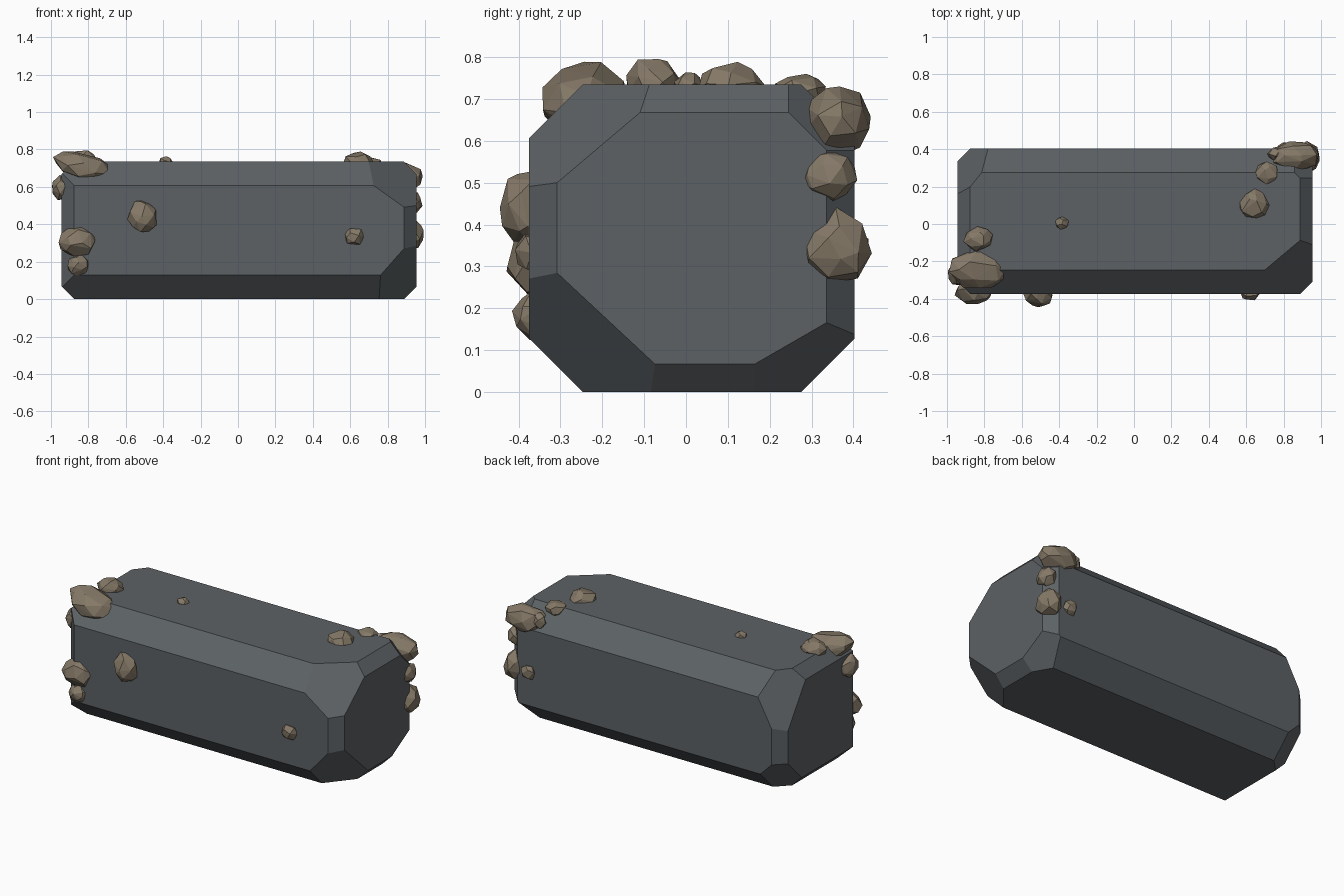
import bpy, bmesh, math, random
from mathutils import Vector

if "Cube" in bpy.data.objects:
    bpy.data.objects.remove(bpy.data.objects["Cube"])

random.seed(7)


def material(name, color):
    m = bpy.data.materials.new(name)
    m.diffuse_color = (*color, 1.0)
    m.use_nodes = True
    m.node_tree.nodes["Principled BSDF"].inputs["Base Color"].default_value = m.diffuse_color
    return m


SLATE = material("slate_grey", (0.108, 0.120, 0.129))
BROWN = material("dull_brown", (0.235, 0.191, 0.136))


def finish(bm, name, mat):
    bmesh.ops.recalc_face_normals(bm, faces=bm.faces)
    me = bpy.data.meshes.new(name)
    bm.to_mesh(me)
    bm.free()
    me.materials.append(mat)
    ob = bpy.data.objects.new(name, me)
    bpy.context.collection.objects.link(ob)
    return ob


def slice_off(bm, normal, d):
    """Remove everything beyond the plane normal . p = d and cap the cut."""
    n = Vector(normal)
    bmesh.ops.bisect_plane(bm, geom=bm.verts[:] + bm.edges[:] + bm.faces[:],
                           dist=1e-5, plane_co=n * (d / n.length_squared),
                           plane_no=n, clear_outer=True)
    rim = [e for e in bm.edges if e.is_boundary]
    if rim:
        bmesh.ops.holes_fill(bm, edges=rim, sides=0)


# Stone block: a box with its edges and corners sliced away
X, Y, Z = (-0.943, 0.955), (-0.375, 0.403), (0.0, 0.735)
bm = bmesh.new()
bmesh.ops.create_cube(bm, size=1)
for v in bm.verts:
    v.co = Vector((X[v.co.x > 0], Y[v.co.y > 0], Z[v.co.z > 0]))

LONG_CUT, END_CUT = 0.128, 0.067
for i in (0, 1):
    s = 2 * i - 1
    for j in (0, 1):
        t = 2 * j - 1
        # long edges, then end edges
        slice_off(bm, (0, s, t), s * Y[i] + t * Z[j] - LONG_CUT)
        slice_off(bm, (s, t, 0), s * X[i] + t * Y[j] - END_CUT)
        slice_off(bm, (s, 0, t), s * X[i] + t * Z[j] - END_CUT)

# chipped corners
for normal, d in [((0.713, -0.847, 1), 1.442),
                  ((1, -0.82, -0.88), 0.957),
                  ((1, 0.577, -1), 0.983),
                  ((1, 1, 1), 1.868),
                  ((-1, 0.81, 0.55), 1.441),
                  ((-1, 1, -1), 1.073)]:
    slice_off(bm, normal, d)
finish(bm, "stone_block", SLATE)


def rock(name, center, radii, points=24, taper=0.0):
    """Faceted lump: convex hull of jittered points spread over an ellipsoid."""
    bm = bmesh.new()
    turn = random.uniform(0, 6.28)
    for k in range(points):
        h = 1 - 2 * (k + 0.5) / points
        a = k * 2.39996 + turn
        r = math.sqrt(1 - h * h)
        p = Vector((r * math.cos(a), r * math.sin(a), h))
        p += Vector([random.uniform(-0.2, 0.2) for _ in range(3)])
        p = p.normalized() * random.uniform(0.93, 1.07)
        p.z -= taper * p.x
        bm.verts.new([c + q * s for c, q, s in zip(center, p, radii)])
    hull = bmesh.ops.convex_hull(bm, input=bm.verts[:])
    loose = [v for v in bm.verts if not v.link_faces]
    bmesh.ops.delete(bm, geom=loose, context='VERTS')
    finish(bm, name, BROWN)


# Rocks clinging to the front left corner
rock("front_left_large_rock", (-0.83, -0.24, 0.70), (0.165, 0.11, 0.088), 28, 0.35)
rock("front_left_end_rock", (-0.945, -0.265, 0.595), (0.055, 0.07, 0.07))
rock("front_left_middle_rock", (-0.86, -0.365, 0.305), (0.105, 0.065, 0.08))
rock("front_left_low_rock", (-0.85, -0.365, 0.18), (0.06, 0.05, 0.06))
rock("left_top_rock", (-0.83, -0.08, 0.74), (0.08, 0.065, 0.063))

# Single rocks on the front and top
rock("front_rock", (-0.51, -0.38, 0.44), (0.08, 0.065, 0.09))
rock("front_small_rock", (0.62, -0.375, 0.335), (0.053, 0.035, 0.052), 16)
rock("top_small_rock", (-0.385, 0.005, 0.735), (0.04, 0.037, 0.03), 16)
rock("top_rock", (0.64, 0.105, 0.735), (0.08, 0.08, 0.055))

# Rocks stacked on the back right corner
rock("back_right_top_rock", (0.71, 0.275, 0.72), (0.065, 0.065, 0.04))
rock("back_right_large_rock", (0.86, 0.36, 0.65), (0.13, 0.085, 0.088), 28)
rock("back_right_side_rock", (0.76, 0.375, 0.665), (0.05, 0.04, 0.05), 16)
rock("back_right_middle_rock", (0.93, 0.34, 0.515), (0.055, 0.067, 0.068))
rock("back_right_low_rock", (0.925, 0.36, 0.345), (0.07, 0.085, 0.092))
rock("back_small_rock", (0.81, 0.405, 0.34), (0.05, 0.035, 0.05), 16)
